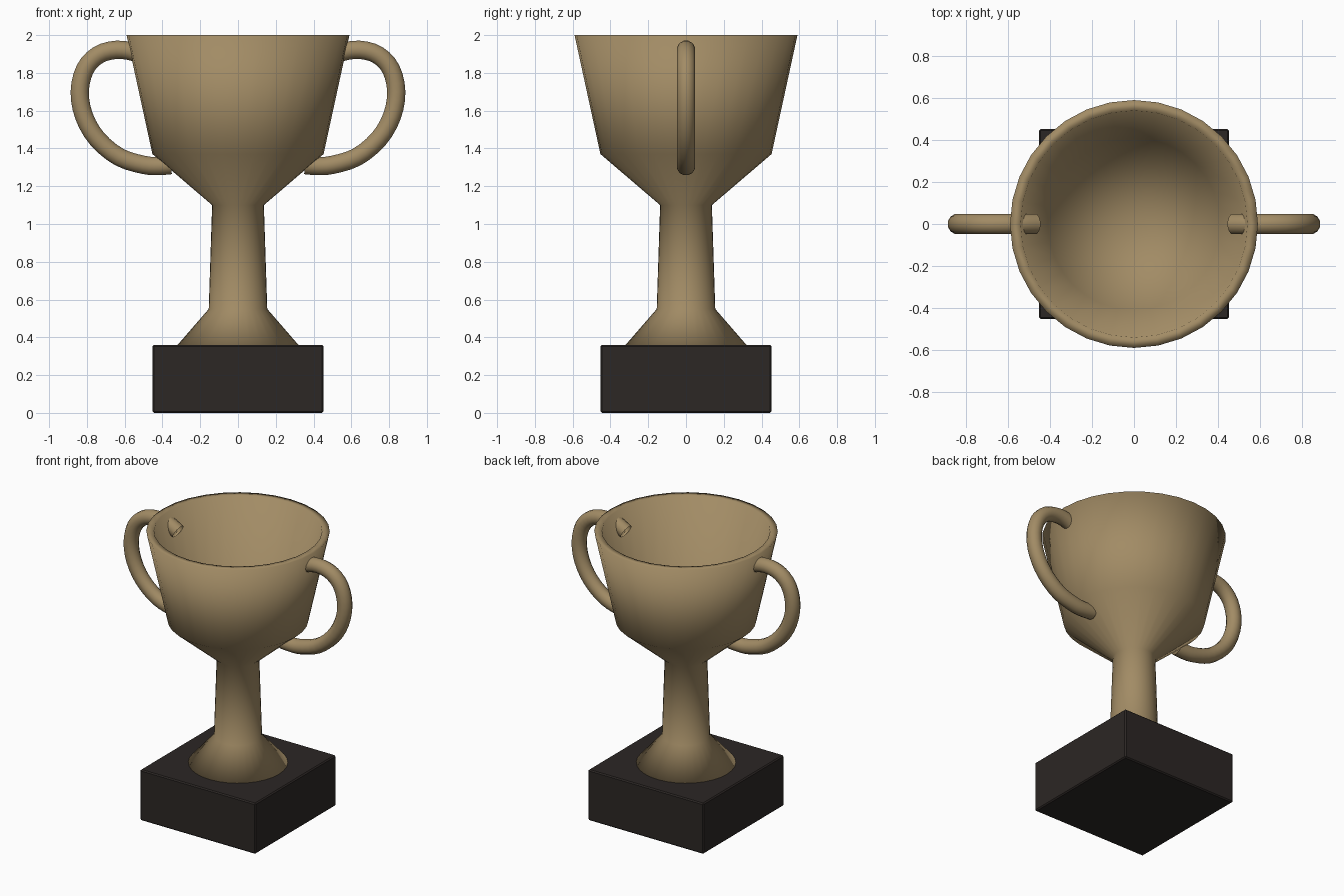
import bpy, bmesh, math
from mathutils import Vector

if "Cube" in bpy.data.objects:
    bpy.data.objects.remove(bpy.data.objects["Cube"])


def material(name, color):
    m = bpy.data.materials.new(name)
    m.diffuse_color = (*color, 1)
    m.use_nodes = True
    m.node_tree.nodes["Principled BSDF"].inputs["Base Color"].default_value = m.diffuse_color
    return m


bronze = material("bronze", (0.36, 0.26, 0.13))
dark = material("dark_wood", (0.025, 0.02, 0.018))


def add_object(name, bm, mat, smooth):
    me = bpy.data.meshes.new(name)
    bmesh.ops.recalc_face_normals(bm, faces=bm.faces)
    for f in bm.faces:
        f.smooth = smooth
    bm.to_mesh(me)
    bm.free()
    me.materials.append(mat)
    ob = bpy.data.objects.new(name, me)
    bpy.context.collection.objects.link(ob)
    return ob


# Square plinth with a slight edge bevel
bm = bmesh.new()
bmesh.ops.create_cube(bm, size=1)
bmesh.ops.scale(bm, vec=(0.905, 0.905, 0.36), verts=bm.verts)
bmesh.ops.translate(bm, vec=(0, 0, 0.184), verts=bm.verts)
bmesh.ops.translate(bm, vec=(0, 0, -0.004), verts=bm.verts)
bmesh.ops.bevel(bm, geom=bm.edges[:], offset=0.008, segments=1, affect='EDGES')
add_object("plinth", bm, dark, False)

# Foot, stem and hollow bowl as one lathed profile (radius, height)
profile = [(0, 0.36), (0.32, 0.36), (0.155, 0.55), (0.137, 1.10), (0.453, 1.37),
           (0.59, 2.0), (0.54, 2.0), (0.41, 1.41), (0, 1.11)]
bm = bmesh.new()
verts = [bm.verts.new((r, 0, z)) for r, z in profile]
edges = [bm.edges.new(p) for p in zip(verts, verts[1:])]
bmesh.ops.spin(bm, geom=verts + edges, cent=(0, 0, 0), axis=(0, 0, 1),
               angle=math.tau, steps=32, use_duplicate=False)
bmesh.ops.remove_doubles(bm, verts=bm.verts, dist=1e-4)
add_object("cup", bm, bronze, True)

# Handles: round tubes swept along a smooth path, one on each side
path = [(0.47, 1.87), (0.55, 1.91), (0.645, 1.922), (0.74, 1.895), (0.81, 1.82),
        (0.838, 1.70), (0.815, 1.57), (0.745, 1.45), (0.63, 1.355),
        (0.50, 1.313), (0.42, 1.307), (0.355, 1.312)]


def spline(points, sub):
    out = []
    for i in range(len(points) - 1):
        p0, p1, p2, p3 = (Vector(points[min(max(i + k, 0), len(points) - 1)])
                          for k in (-1, 0, 1, 2))
        for s in range(sub):
            t = s / sub
            out.append(0.5 * (2 * p1 + (p2 - p0) * t
                              + (2 * p0 - 5 * p1 + 4 * p2 - p3) * t ** 2
                              + (3 * p1 - p0 - 3 * p2 + p3) * t ** 3))
    return out + [Vector(points[-1])]


def handle(name, side, radius=0.05, sides=12):
    pts = spline(path, 3)
    bm = bmesh.new()
    rings = []
    for i, p in enumerate(pts):
        d = (pts[min(i + 1, len(pts) - 1)] - pts[max(i - 1, 0)]).normalized()
        ring = []
        for k in range(sides):
            a = math.tau * (k + 0.5) / sides
            c, s = radius * math.cos(a), radius * math.sin(a)
            ring.append(bm.verts.new((side * (p.x - d.y * c), s, p.y + d.x * c)))
        rings.append(ring)
    for a, b in zip(rings, rings[1:]):
        for k in range(sides):
            j = (k + 1) % sides
            bm.faces.new((a[k], a[j], b[j], b[k]))
    add_object(name, bm, bronze, True)


handle("handle_right", 1)
handle("handle_left", -1)
